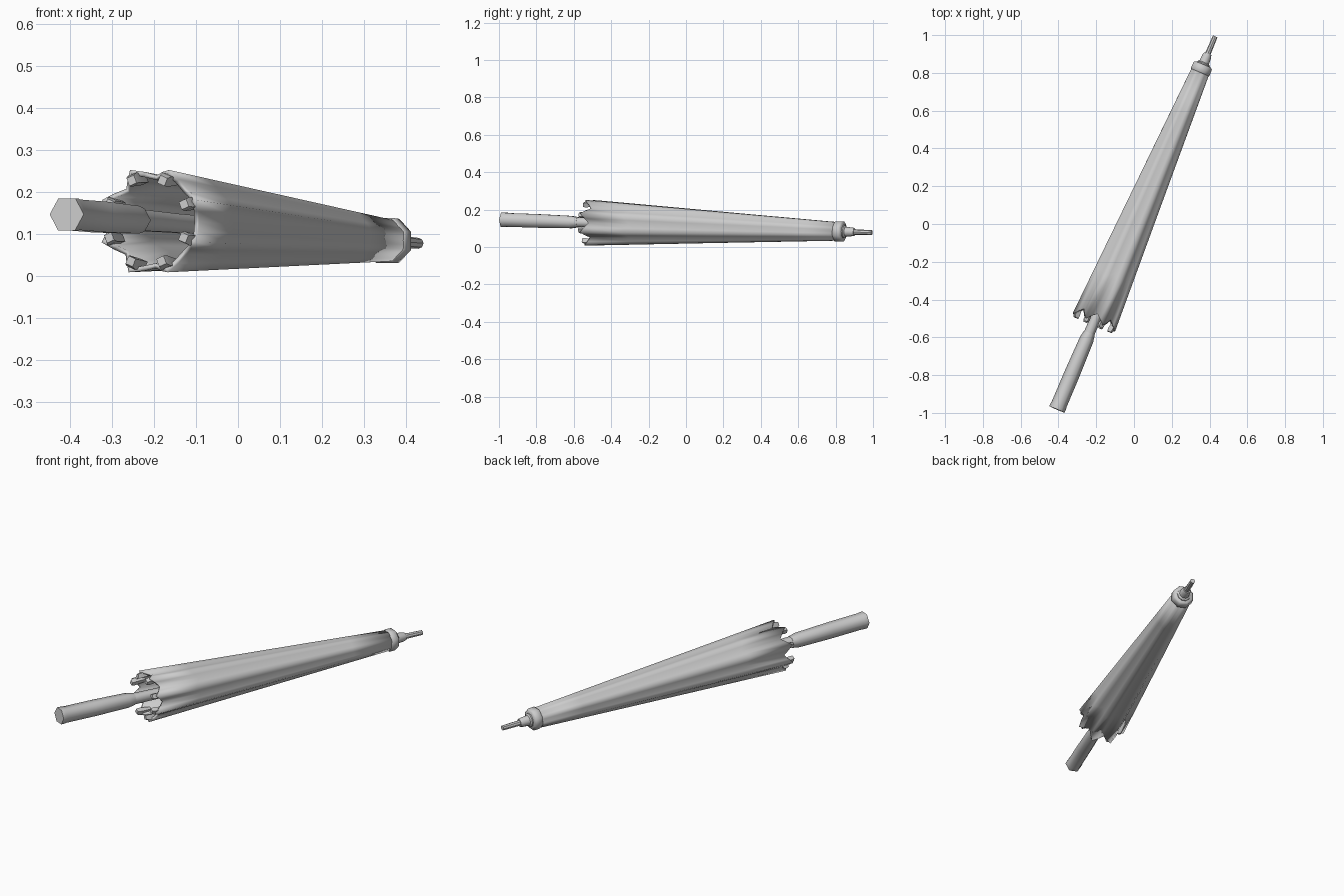
import bpy, bmesh, math
from mathutils import Vector

if "Cube" in bpy.data.objects:
    bpy.data.objects.remove(bpy.data.objects["Cube"])

# Main axis: s = 0 at the ferrule tip, growing towards the handle end
TIP = Vector((0.43, 0.993, 0.077))
END = Vector((-0.408, -0.982, 0.146))
LENGTH = (END - TIP).length
AXIS = (END - TIP).normalized()
SIDE = Vector((0, 0, 1)).cross(AXIS).normalized()
UP = AXIS.cross(SIDE).normalized()


def place(r, a, s):
    return TIP + AXIS * s + (SIDE * math.cos(a) + UP * math.sin(a)) * r


def make(name, rings, caps=True, angle=40):
    """Bridge rings of points into one mesh."""
    bm = bmesh.new()
    vr = [[bm.verts.new(p) for p in ring] for ring in rings]
    n = len(vr[0])
    for a, b in zip(vr, vr[1:]):
        for i in range(n):
            j = (i + 1) % n
            bm.faces.new((a[i], a[j], b[j], b[i]))
    if caps:
        bm.faces.new(vr[0][::-1])
        bm.faces.new(vr[-1])
    bmesh.ops.recalc_face_normals(bm, faces=bm.faces)
    me = bpy.data.meshes.new(name)
    bm.to_mesh(me)
    bm.free()
    ob = bpy.data.objects.new(name, me)
    bpy.context.collection.objects.link(ob)
    bpy.ops.object.select_all(action='DESELECT')
    bpy.context.view_layer.objects.active = ob
    ob.select_set(True)
    bpy.ops.object.shade_smooth_by_angle(angle=math.radians(angle))
    return ob


def lathe(name, profile, sides, offset=0.0, angle=40):
    rings = [[place(r, offset + i * math.tau / sides, s) for i in range(sides)]
             for s, r in profile]
    return make(name, rings, angle=angle)


# Ferrule: thin rod and stepped collar
lathe("ferrule_rod", [(0, 0.013), (0.12, 0.015)], 8)
lathe("ferrule_collar", [(0.1, 0.02), (0.112, 0.024), (0.15, 0.027),
                         (0.156, 0.036), (0.18, 0.036)], 10)

# Octagonal cap over the canopy top
lathe("canopy_cap", [(0.162, 0.048), (0.17, 0.057), (0.204, 0.058), (0.21, 0.052)],
      8, math.pi / 8, angle=50)

# Hexagonal shaft and grip
lathe("shaft", [(0.18, 0.02), (1.5, 0.026), (1.76, 0.03)], 6, angle=65)
lathe("grip", [(LENGTH - 0.44, 0.031), (LENGTH - 0.40, 0.038), (LENGTH - 0.2, 0.042),
               (LENGTH - 0.03, 0.042), (LENGTH - 0.02, 0.044), (LENGTH, 0.044)],
      6, angle=65)

# Folded canopy: eight ridges, shallow valleys, scalloped rim
rings = []
for k in range(7):
    t = k / 6
    ring = []
    for i in range(32):
        a = math.pi / 8 + i * math.tau / 32
        v = (0, 0.55, 1, 0.55)[i % 4]
        r = 0.053 + (0.132 - 0.053) * t
        r *= 1 - v * (0.08 + 0.08 * t)
        s = 0.205 + (1.645 - 0.045 * v - 0.205) * t
        ring.append(place(r, a, s))
    rings.append(ring)
canopy = make("canopy", rings, caps=False, angle=60)
solid = canopy.modifiers.new("cloth_thickness", 'SOLIDIFY')
solid.thickness = 0.012
solid.offset = -1

# Rib ends poking out under each ridge
for k in range(8):
    a = math.pi / 8 + k * math.tau / 8
    rings = []
    for s, h, r in ((1.58, 0.009, 0.108), (1.645, 0.013, 0.107), (1.66, 0.01, 0.104)):
        radial = SIDE * math.cos(a) + UP * math.sin(a)
        tangent = UP * math.cos(a) - SIDE * math.sin(a)
        c = place(r, a, s)
        rings.append([c + radial * h * x + tangent * h * y
                      for x, y in ((1, 1), (-1, 1), (-1, -1), (1, -1))])
    make(f"rib_end_{k + 1}", rings, angle=30)
